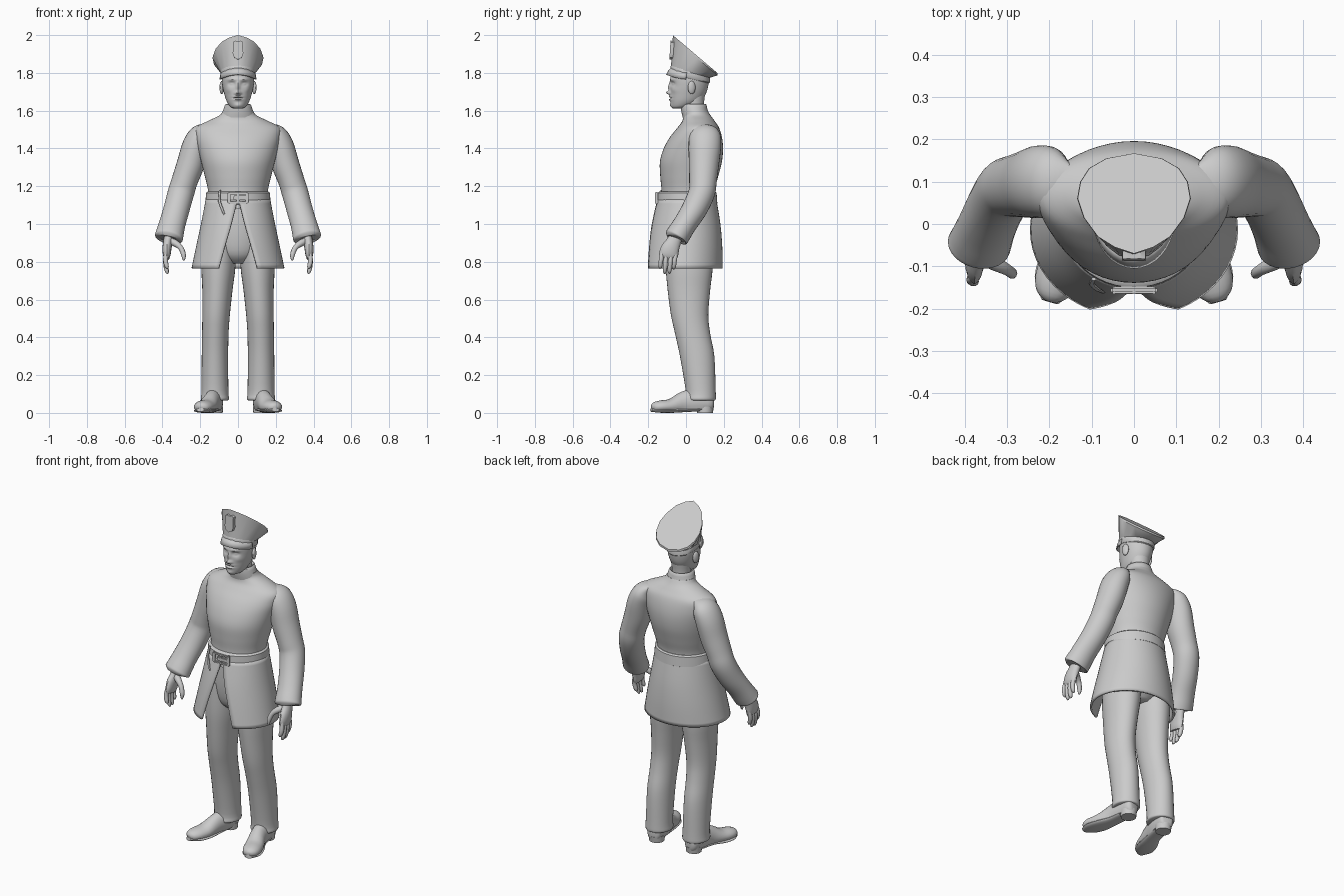
import bpy, bmesh, math
from mathutils import Vector, Matrix
from mathutils.bvhtree import BVHTree

if "Cube" in bpy.data.objects:
    bpy.data.objects.remove(bpy.data.objects["Cube"])

grey = bpy.data.materials.new("plain grey")
grey.use_nodes = True
grey.diffuse_color = (0.6, 0.6, 0.6, 1)
grey.node_tree.nodes["Principled BSDF"].inputs["Base Color"].default_value = grey.diffuse_color
parts = []
SIDES = (("left", 1), ("right", -1))


def finish(name, bm):
    """Turn a bmesh into a named object."""
    bmesh.ops.recalc_face_normals(bm, faces=bm.faces)
    mesh = bpy.data.meshes.new(name)
    bm.to_mesh(mesh)
    bm.free()
    mesh.materials.append(grey)
    ob = bpy.data.objects.new(name, mesh)
    bpy.context.collection.objects.link(ob)
    parts.append(ob)
    return ob


def spline(rows, n):
    """Catmull-Rom interpolation of number rows."""
    out = []
    for i in range(len(rows) - 1):
        quad = (rows[max(i - 1, 0)], rows[i], rows[i + 1], rows[min(i + 2, len(rows) - 1)])
        for k in range(n):
            t = k / n
            out.append([b + t / 2 * (c - a + t * (2 * a - 5 * b + 4 * c - d + t * (3 * (b - c) + d - a)))
                        for a, b, c, d in zip(*quad)])
    return out + [list(rows[-1])]


def skin(rings, closed=True, cap=True):
    """Bridge rings of points with quads."""
    bm = bmesh.new()
    vs = [[bm.verts.new(p) for p in r] for r in rings]
    n = len(vs[0])
    for a, b in zip(vs, vs[1:]):
        for i in range(n if closed else n - 1):
            j = (i + 1) % n
            bm.faces.new((a[i], a[j], b[j], b[i]))
    if cap:
        bm.faces.new(vs[0])
        bm.faces.new(vs[-1])
    return bm


def stack(rows, n=4, seg=32, cx=0):
    """Horizontal ovals; each row is height, half width, front y, back y, optional x."""
    rings = []
    for z, hw, yf, yb, *x in spline(rows, n):
        ring = []
        for i in range(seg):
            a = math.tau * i / seg
            ring.append(((x[0] if x else cx) + hw * math.sin(a),
                         (yf + yb) / 2 - (yb - yf) / 2 * math.cos(a), z))
        rings.append(ring)
    return skin(rings)


def tube(rows, n=4, seg=20, floor=-1, side=1):
    """Oval tube along a path; each row is x, y, z and two radii."""
    rows = spline(rows, n)
    pts = [Vector(r[:3]) for r in rows]
    rings = []
    for i, r in enumerate(rows):
        t = (pts[min(i + 1, len(pts) - 1)] - pts[max(i - 1, 0)]).normalized()
        u = Vector((0, 1, 0)) if abs(t.x) > 0.8 else Vector((1, 0, 0))
        u = (u - t * u.dot(t)).normalized()
        v = t.cross(u)
        ring = []
        for k in range(seg):
            a = math.tau * k / seg
            p = pts[i] + u * r[3] * math.cos(a) + v * r[4] * math.sin(a)
            ring.append((p.x * side, p.y, max(p.z, floor)))
        rings.append(ring)
    return skin(rings)


def box(name, centre, size, bevel=0.004):
    bm = bmesh.new()
    bmesh.ops.create_cube(bm, size=1, matrix=Matrix.Translation(centre) @ Matrix.Diagonal((*size, 1)))
    bmesh.ops.bevel(bm, geom=bm.edges[:], offset=bevel, segments=2, affect='EDGES')
    return finish(name, bm)


def shield(name, centre, normal, w, h):
    """Badge plate with a raised rim, facing along the normal."""
    half = [(0, .45), (.25, .5), (.45, .42), (.4, .15), (.48, -.15), (.35, -.38), (0, -.5)]
    outline = half + [(-x, y) for x, y in half[-2:0:-1]]
    bm = skin([[(x * w, y * h, z) for x, y in outline] for z in (-.012, .008)])
    front = max(bm.faces, key=lambda f: f.calc_center_median().z)
    bmesh.ops.inset_region(bm, faces=[front], thickness=w * .1, depth=-.004)
    right = Vector((0, 0, 1)).cross(normal).normalized()
    frame = Matrix((right, normal.cross(right), normal)).transposed().to_4x4()
    bm.transform(Matrix.Translation(centre) @ frame)
    return finish(name, bm)


def sheet(name, rings, thick):
    ob = finish(name, skin(rings, closed=False, cap=False))
    mod = ob.modifiers.new("thickness", 'SOLIDIFY')
    mod.thickness, mod.offset = thick, 0
    return ob


# Coat body
bm = stack([(1.08, .16, -.14, .155), (1.17, .158, -.13, .15), (1.25, .175, -.136, .17),
            (1.33, .195, -.138, .19), (1.40, .212, -.118, .196), (1.46, .225, -.085, .19),
            (1.51, .222, -.045, .175), (1.545, .16, -.02, .152), (1.575, .098, -.015, .13),
            (1.60, .08, -.02, .115)], 5, 48)
chest = BVHTree.FromBMesh(bm)
finish("coat_body", bm)
finish("collar", stack([(1.565, .09, -.018, .125), (1.6, .079, -.025, .115), (1.632, .068, -.026, .108),
                        (1.632, .058, -.015, .1), (1.61, .055, -.01, .095)], 2))

# Coat skirt, open at the front
rings = []
for z, hw, yf, yb, gap in spline([(1.13, .165, -.145, .155, .002), (1.0, .19, -.178, .176, .035),
                                  (.88, .216, -.2, .186, .07), (.765, .24, -.216, .188, .102)], 4):
    a0 = math.asin(gap / hw)
    angles = [a0 + (math.tau - 2 * a0) * i / 48 for i in range(49)]
    rings.append([(hw * math.sin(a), (yf + yb) / 2 - (yb - yf) / 2 * math.cos(a), z) for a in angles])
sheet("coat_skirt", rings, .012)

# Belt, buckle and loose strap
finish("belt", stack([(1.102, .166, -.145, .158), (1.108, .173, -.153, .166), (1.165, .169, -.15, .162),
                      (1.172, .16, -.14, .154)], 1, 48))
for z in (1.112, 1.163):
    box("buckle_bar", (0, -.156, z), (.1, .016, .014))
for x in (-.048, 0, .048):
    box("buckle_post", (x, -.157, 1.138), (.014, .016, .06))
box("buckle_tongue", (.01, -.158, 1.138), (.07, .014, .024))
finish("loose_strap", tube([(-.095, -.13, 1.18, .006, .004), (-.1, -.141, 1.13, .007, .005),
                            (-.085, -.155, 1.08, .007, .004), (-.072, -.162, 1.05, .004, .003)], 3, 8))

# Neck and head, with facial features pushed out of the front
finish("neck", stack([(1.56, .052, -.005, .1), (1.63, .052, -.01, .095), (1.68, .056, -.01, .1)]))
head = stack([(1.612, .022, -.07, -.015), (1.622, .042, -.078, .03), (1.65, .06, -.083, .078),
              (1.69, .073, -.084, .105), (1.73, .082, -.083, .117), (1.77, .086, -.082, .12),
              (1.83, .083, -.075, .115)], 9, 80)
features = [(0, 1.725, .009, .025, .012), (0, 1.695, .012, .009, .02), (.013, 1.69, .007, .007, .006),
            (.034, 1.742, .016, .011, -.013), (.034, 1.741, .009, .006, .008), (.03, 1.765, .026, .008, .006),
            (0, 1.674, .022, .005, .008), (0, 1.667, .026, .003, -.006), (0, 1.658, .019, .005, .008),
            (0, 1.628, .018, .01, .005), (.05, 1.71, .015, .015, .004)]
for v in head.verts:
    if v.co.y < 0:
        push = sum(d * math.exp(-((abs(v.co.x) - x) / rx) ** 2 - ((v.co.z - z) / rz) ** 2)
                   for x, z, rx, rz, d in features)
        v.co.y -= push
finish("head", head)
for label, s in SIDES:
    bm = bmesh.new()
    place = Matrix.Translation((s * .086, .03, 1.722)) @ Matrix.Rotation(s * .3, 4, 'Z')
    bmesh.ops.create_uvsphere(bm, u_segments=16, v_segments=10, radius=1,
                              matrix=place @ Matrix.Diagonal((.011, .021, .035, 1)))
    finish(label + "_ear", bm)

# Peaked cap: tilted band, flared crown and visor
half = [(0, -.07), (.045, -.055), (.085, -.03), (.118, .015), (.133, .06), (.126, .1),
        (.105, .132), (.065, .155), (0, .167)]
outline = half + [(-x, y) for x, y in half[-2:0:-1]]


def band(grow, lift):
    ring = []
    for i in range(16):
        a = math.tau * i / 16
        y = .022 - (.1 + grow) * math.cos(a)
        ring.append(((.089 + grow) * math.sin(a), y, 1.8 + lift - .25 * (y + .08)))
    return ring


rim = [(x, y, 2 - .85 * (y + .07)) for x, y in outline]
under = [(x * 1.01, y, z - .012) for x, y, z in rim]
finish("cap_crown", skin([band(.002, .025), under, rim]))
finish("cap_band", skin([band(0, -.005), band(.004, 0), band(.004, .034), band(0, .04)]))
rings = []
for hw, reach, z in ((.088, .098, 1.826), (.094, .112, 1.813), (.096, .125, 1.79)):
    angles = [math.radians(10 * k) for k in range(-8, 9)]
    rings.append([(hw * math.sin(a), .022 - reach * math.cos(a), z - .025 * math.sin(a) ** 2) for a in angles])
sheet("cap_visor", rings, .006)
shield("cap_badge", Vector((0, -.077, 1.92)), Vector((0, -1, .06)).normalized(), .06, .1)
spot, normal, _, _ = chest.ray_cast(Vector((.113, -1, 1.45)), Vector((0, 1, 0)))
shield("chest_badge", spot, normal, .078, .095)

# Hips
finish("hips", stack([(.79, .06, -.05, .09), (.84, .13, -.1, .14), (.95, .16, -.12, .15), (1.1, .155, -.12, .145)]))

for label, s in SIDES:
    # Trouser leg
    finish(label + "_trouser_leg", stack([
        (.066, .066, .005, .152, s * .122), (.075, .074, -.004, .158, s * .122), (.12, .071, -.002, .157, s * .122),
        (.3, .07, -.032, .15, s * .122), (.42, .07, -.058, .128, s * .12), (.52, .073, -.08, .118, s * .116),
        (.65, .08, -.097, .128, s * .109), (.78, .09, -.108, .142, s * .103), (.95, .085, -.11, .14, s * .095)], 4))
    # Shoe
    finish(label + "_shoe", tube([
        (.12, .145, .06, .02, .03), (.122, .13, .06, .042, .06), (.128, .06, .06, .048, .07),
        (.142, -.01, .052, .045, .062), (.165, -.08, .035, .052, .04), (.185, -.135, .032, .05, .034),
        (.195, -.168, .03, .036, .026), (.199, -.182, .028, .014, .012)], 3, 20, .016, s))
    finish(label + "_sole", tube([
        (.13, .07, .018, .04, .01), (.143, -.01, .016, .042, .012), (.166, -.08, .012, .054, .012),
        (.186, -.14, .013, .051, .012), (.199, -.184, .016, .02, .01)], 3, 16, 0, s))
    finish(label + "_heel", stack([(0, .042, .058, .142), (.035, .044, .055, .148)], 1, 20, s * .123))
    # Sleeve with rolled cuff
    finish(label + "_sleeve", tube([
        (.15, .1, 1.515, .015, .04), (.19, .1, 1.48, .056, .078), (.222, .1, 1.42, .07, .086),
        (.25, .095, 1.32, .073, .08), (.282, .09, 1.23, .069, .073), (.302, .083, 1.165, .07, .07),
        (.325, .045, 1.08, .069, .067), (.348, -.005, 1.0, .07, .062), (.362, -.04, .945, .074, .064),
        (.367, -.052, .926, .074, .062), (.368, -.054, .922, .055, .045)], 4, 28, -1, s))
    # Hand, fingers and thumb
    finish(label + "_palm", tube([
        (.363, -.045, .96, .026, .034), (.37, -.063, .91, .025, .038), (.376, -.083, .87, .024, .048),
        (.377, -.093, .835, .02, .05), (.375, -.097, .815, .012, .042)], 3, 16, -1, s))
    for name, y, tip in (("index", -.132, .765), ("middle", -.108, .737), ("ring", -.083, .738), ("little", -.06, .762)):
        drop = .84 - tip
        finish(f"{label}_{name}_finger", tube([
            (.378, y + .006, .85, .012, .012), (.384, y, .84 - drop * .4, .0125, .0125),
            (.377, y - .004, .84 - drop * .85, .011, .011), (.37, y - .005, tip, .004, .004)], 3, 10, -1, s))
    finish(label + "_thumb", tube([
        (.362, -.07, .91, .02, .02), (.33, -.092, .897, .018, .018), (.302, -.107, .872, .014, .014),
        (.288, -.117, .835, .0125, .0125), (.287, -.122, .808, .005, .005)], 3, 10, -1, s))

# Smooth shading with sharp edges kept
bpy.ops.object.select_all(action='DESELECT')
for ob in parts:
    ob.select_set(True)
bpy.context.view_layer.objects.active = parts[0]
bpy.ops.object.shade_smooth_by_angle(angle=math.radians(40))
